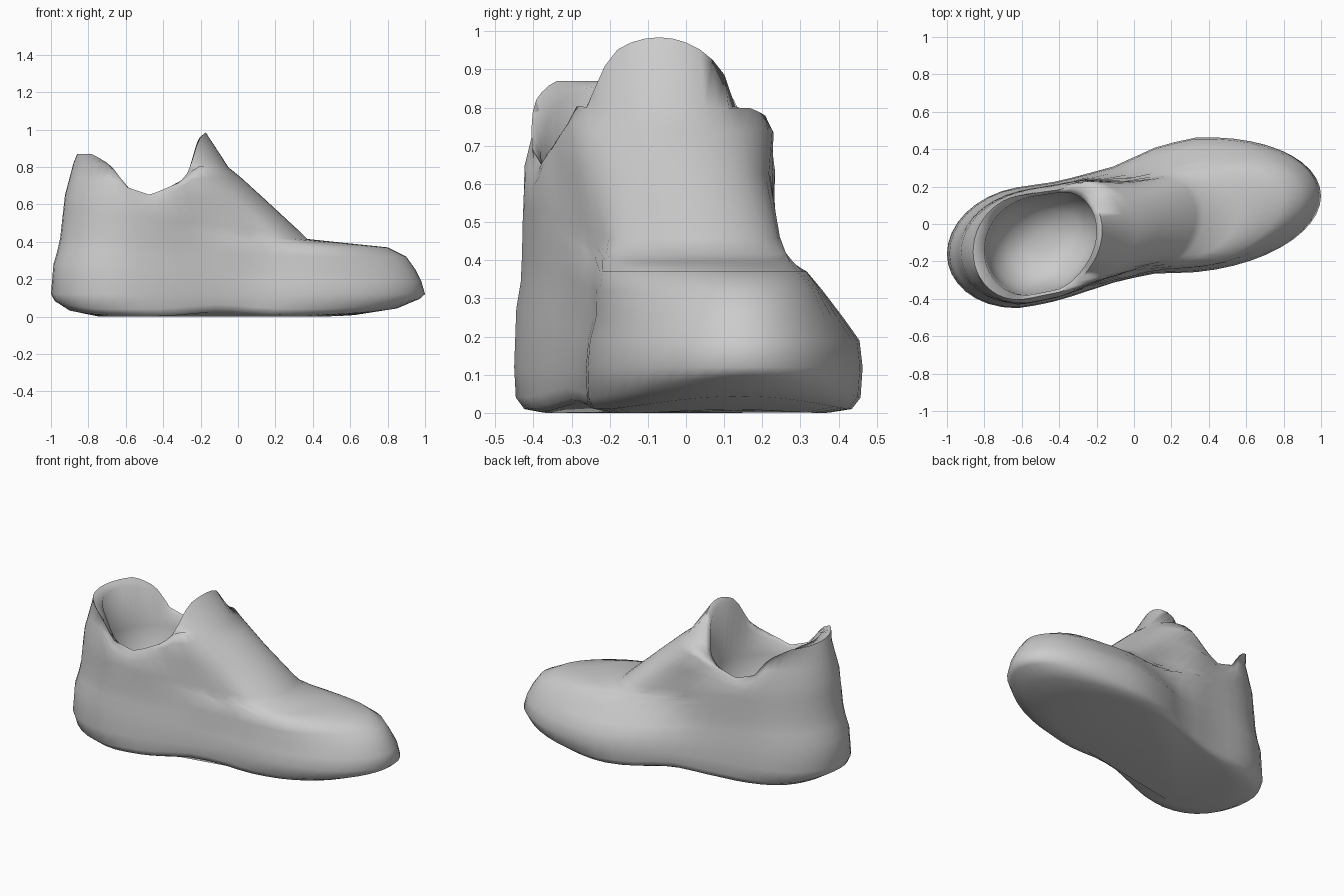
import bpy, bmesh, math

cube = bpy.data.objects.get("Cube")
if cube:
    bpy.data.objects.remove(cube, do_unlink=True)

STEPS = 56

# Bent foot axis, half width before the ends are rounded, collar height, heel line
AXIS = [(-1, -.16), (-.6, -.125), (-.4, -.09), (-.1, 0), (.1, .07), (.3, .1), (1, .15)]
WIDTH = [(-.6, .325), (-.1, .31), (.1, .335), (.3, .36)]
COLLAR = [(-.78, .87), (-.68, .81), (-.59, .69), (-.47, .65), (-.33, .71), (-.22, .79),
          (-.12, .82), (0, 1)]
HEEL = [(.12, -1), (.3, -.985), (.38, -.955), (.65, -.925), (.82, -.88)]


def clamp(value):
    return max(0, min(1, value))


def lerp(start, end, factor):
    return start + (end - start) * factor


def smooth(start, end, value):
    t = clamp((value - start) / (end - start))
    return t * t * (3 - 2 * t)


def table(points, x):
    """Piecewise linear lookup that holds its end values."""
    if x <= points[0][0]:
        return points[0][1]
    for (x0, y0), (x1, y1) in zip(points, points[1:]):
        if x <= x1:
            return lerp(y0, y1, (x - x0) / (x1 - x0))
    return points[-1][1]


def rounded(t):
    return math.sqrt(1 - (1 - clamp(t)) ** 2)


def sole_lift(x, z):
    """Raises the underside at the toe, heel and arch."""
    toe = .06 * clamp((x - .4) / .6) ** 2
    heel = .05 * clamp((-.7 - x) / .3) ** 2
    arch = .025 * math.exp(-((x + .1) / .2) ** 2)
    return (toe + heel + arch) * (1 - smooth(.04, .12, z))


def lean(x, z):
    """Tilts the instep towards the front side of the shoe."""
    return .055 * smooth(.18, .4, z) * smooth(-.3, .1, x) * (1 - smooth(.45, .85, x))


def opening_height(x, y):
    """Collar edge, rising into the arched tongue."""
    arch = rounded(1 - abs(y + .08) / .21)
    return table(COLLAR, x) + .18 * arch * smooth(-.3, -.2, x)


def contour(heights, ends, rounding, widths, drop=0):
    """Closed outline; each pair gives the heel value and the toe value."""
    points = []
    for i in range(STEPS):
        angle = 2 * math.pi * i / STEPS
        x = lerp(*ends, (1 - math.cos(angle)) / 2)
        half = table(WIDTH, x) * lerp(*widths, smooth(-.4, .2, x))
        half *= rounded((x - ends[0]) / rounding[0]) * rounded((ends[1] - x) / rounding[1])
        z = lerp(*heights, smooth(-.8, .3, x))
        y = table(AXIS, x) - lean(x, z) - math.copysign(half, math.sin(angle))
        z = min(z + sole_lift(x, z), opening_height(x, y) - drop)
        points.append((x, y, z))
    return points


def sole(height, inset):
    width = 1 - inset * .4
    return contour((height, height), (inset - 1, 1 - inset * 1.5), (.42, .7), (width, width))


def upper(heel_z, toe_z, toe_x, toe_rounding, toe_width):
    heel_width = lerp(.985, .945, smooth(.26, .38, heel_z)) - .06 * smooth(.6, .85, heel_z)
    drop = .015 + .3 * max(0, .82 - heel_z)
    return contour((heel_z, toe_z), (table(HEEL, heel_z), toe_x), (.4, toe_rounding),
                   (heel_width, toe_width), drop)


def lining(height, ends, width, drop):
    return contour((height, height), ends, (.26, .22), (width, width - .1), drop)


# Underside and sole wall
rings = [sole(*r) for r in ((0, .25), (.01, .1), (.04, .02), (.12, 0))]
# Toe box, then the lip of the instep flap, then the instep
rings += [upper(*r) for r in (
    (.28, .19, .98, .69, .98),
    (.35, .25, .95, .68, .9),
    (.42, .32, .9, .62, .82),
    (.5, .37, .8, .55, .75),
    (.54, .395, .56, .4, .7),
    (.55, .415, .37, .2, .68),
    (.57, .455, .33, .22, .66),
    (.65, .62, .15, .25, .66),
    (.74, .74, .02, .25, .7),
    (.82, .79, -.05, .25, .74))]
# Collar edge with tongue, then the bowl-shaped inside
rings += [lining(*r) for r in (
    (1, (-.86, -.17), .86, 0),
    (1, (-.8, -.2), .81, .015),
    (.58, (-.79, -.19), .8, .1),
    (.42, (-.76, -.2), .72, .1),
    (.32, (-.68, -.28), .55, .1),
    (.28, (-.58, -.38), .3, .1))]

# Skin the contours and close both ends
bm = bmesh.new()
loops = [[bm.verts.new(point) for point in ring] for ring in rings]
for low, high in zip(loops, loops[1:]):
    for i in range(STEPS):
        j = (i + 1) % STEPS
        bm.faces.new((low[i], low[j], high[j], high[i]))
for end in (loops[0], loops[-1]):
    bm.faces.new(end)
bmesh.ops.recalc_face_normals(bm, faces=bm.faces)
mesh = bpy.data.meshes.new("shoe")
bm.to_mesh(mesh)
bm.free()

grey = bpy.data.materials.new("light_grey")
grey.use_nodes = True
colour = (.6, .6, .6, 1)
grey.diffuse_color = colour
grey.node_tree.nodes["Principled BSDF"].inputs["Base Color"].default_value = colour
mesh.materials.append(grey)

shoe = bpy.data.objects.new("shoe", mesh)
bpy.context.collection.objects.link(shoe)
bpy.context.view_layer.objects.active = shoe
shoe.select_set(True)
bpy.ops.object.shade_smooth_by_angle(angle=math.radians(80))
